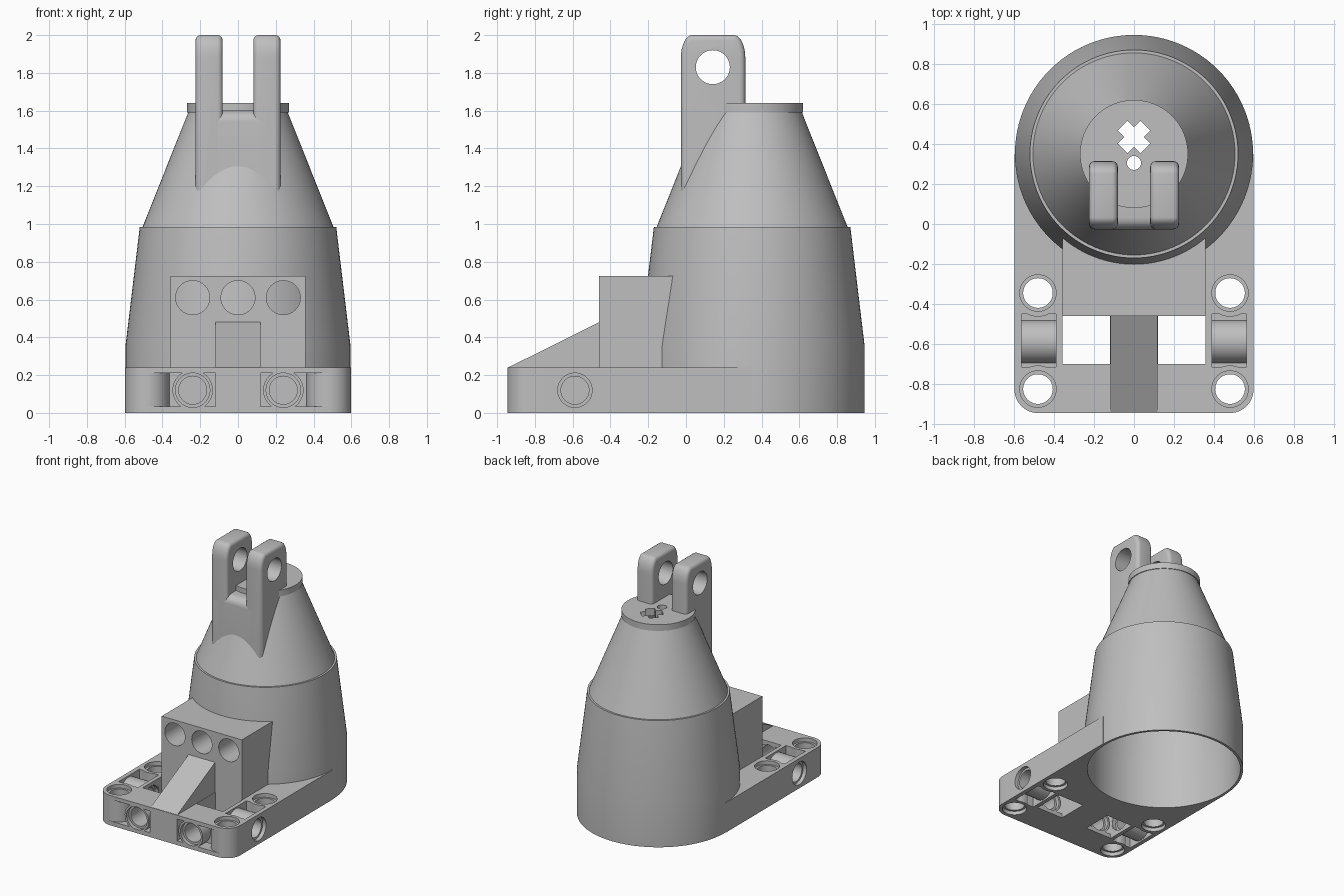
import bpy, bmesh, math
from mathutils import Matrix, Vector

cube = bpy.data.objects.get("Cube")
if cube:
    bpy.data.objects.remove(cube, do_unlink=True)

GREY = (0.52, 0.52, 0.52, 1)
mat = bpy.data.materials.new("plain grey")
mat.use_nodes = True
mat.diffuse_color = GREY
mat.node_tree.nodes["Principled BSDF"].inputs["Base Color"].default_value = GREY

CY = 0.35          # y of the cone axis
parts = []


def add(name, bm, matrix=None):
    if matrix:
        bm.transform(matrix)
    bmesh.ops.recalc_face_normals(bm, faces=bm.faces)
    me = bpy.data.meshes.new(name)
    bm.to_mesh(me)
    bm.free()
    me.materials.append(mat)
    ob = bpy.data.objects.new(name, me)
    bpy.context.collection.objects.link(ob)
    return ob


def box(name, x0, x1, y0, y1, z0, z1):
    bm = bmesh.new()
    bmesh.ops.create_cube(bm, size=1)
    size = Matrix.Diagonal((x1 - x0, y1 - y0, z1 - z0, 1))
    mid = Vector((x0 + x1, y0 + y1, z0 + z1)) / 2
    return add(name, bm, Matrix.Translation(mid) @ size)


def prism(name, pts, depth, matrix):
    """Extrude a flat outline along its local z."""
    bm = bmesh.new()
    face = bm.faces.new([bm.verts.new((a, b, 0)) for a, b in pts])
    out = bmesh.ops.extrude_face_region(bm, geom=[face])
    verts = [v for v in out["geom"] if isinstance(v, bmesh.types.BMVert)]
    bmesh.ops.translate(bm, verts=verts, vec=(0, 0, depth))
    return add(name, bm, matrix)


def lathe(name, pts, matrix, closed=False, steps=96):
    """Revolve (radius, height) points about local z."""
    bm = bmesh.new()
    vs = [bm.verts.new((r, 0, h)) for r, h in pts]
    edges = [bm.edges.new(p) for p in zip(vs, vs[1:])]
    if closed:
        edges.append(bm.edges.new((vs[-1], vs[0])))
    bmesh.ops.spin(bm, geom=vs + edges, cent=(0, 0, 0), axis=(0, 0, 1),
                   angle=math.tau, steps=steps)
    bmesh.ops.remove_doubles(bm, verts=bm.verts, dist=0.0001)
    return add(name, bm, matrix)


def rod(start, axis, length, r):
    pts = [(0, 0), (r, 0), (r, length), (0, length)]
    return lathe("cutter", pts, Matrix.Translation(start) @ AIM[axis], steps=48)


def apply(ob, mod):
    bpy.context.view_layer.objects.active = ob
    bpy.ops.object.modifier_apply(modifier=mod.name)


def cut(ob, *cutters):
    for c in cutters:
        mod = ob.modifiers.new("cut", "BOOLEAN")
        mod.operation, mod.solver, mod.object = "DIFFERENCE", "EXACT", c
        apply(ob, mod)


AIM = {"x": Matrix.Rotation(math.pi / 2, 4, "Y"),
       "y": Matrix.Rotation(-math.pi / 2, 4, "X"),
       "z": Matrix.Identity(4)}
# local x, y, z -> world y, z, x
SIDE = Matrix(((0, 0, 1, 0), (1, 0, 0, 0), (0, 1, 0, 0), (0, 0, 0, 1)))
centre = Matrix.Translation((0, CY, 0))

# hollow tapered body with its cap
inner = [(0.575, 0.36), (0.5, 0.97), (0.485, 0.985), (0.247, 1.58), (0, 1.58)]
outer = [(0, 1.64), (0.27, 1.64), (0.27, 1.59), (0.264, 1.59), (0.505, 0.985),
         (0.52, 0.985), (0.595, 0.36), (0.595, 0), (0.575, 0)]
body = lathe("tapered_body", outer + inner, centre, closed=True)
cavity = lathe("cutter", [(0, -0.1), (0.575, -0.1)] + inner, centre)
helpers = [cavity]

# cross-shaped axle hole and small round hole in the cap
for turn in (45, 135):
    arm = box("cutter", -0.08, 0.08, -0.035, 0.035, 1.5, 1.7)
    arm.matrix_world = (Matrix.Translation((0, 0.435, 0))
                        @ Matrix.Rotation(math.radians(turn), 4, "Z"))
    helpers.append(arm)
bpy.context.view_layer.update()
pin = rod((0, 0.305, 1.5), "z", 0.2, 0.035)
cut(body, helpers[1], helpers[2], pin)
helpers.append(pin)

# block with three round ports that stop at the body wall
block = box("port_block", -0.357, 0.357, -0.46, 0.1, 0.1, 0.725)
cut(block, cavity)
ports = [rod((x, -0.6, 0.61), "y", 0.8, 0.09) for x in (-0.24, 0, 0.24)]
cut(block, *ports)
helpers += ports

# sloping brace in front of the block
brace = prism("sloping_brace", [(-0.94, 0.001), (-0.45, 0.001), (-0.45, 0.485), (-0.94, 0.241)],
              0.236, Matrix.Translation((-0.118, 0, 0)) @ SIDE)

# base plate with rounded front corners
W, R, FRONT, H = 0.598, 0.12, -0.945, 0.24
arc = [(W - R + R * math.sin(a), FRONT + R - R * math.cos(a))
       for a in (math.pi / 2 * i / 12 for i in range(13))]
outline = arc + [(W, CY), (-W, CY)] + [(-x, y) for x, y in reversed(arc)]
base = prism("base_plate", outline, H, Matrix.Identity(4))
cut(base, cavity)
parts += [body, block, brace, base]


def pin_tube(name, start, axis, length, r):
    """Hollow tube with counterbored ends, and the bore through the base."""
    d, bore, wide = 0.03, 0.074, 0.091
    pts = [(r, 0), (r, length), (wide, length), (wide, length - d),
           (bore, length - d), (bore, d), (wide, d), (wide, 0)]
    parts.append(lathe(name, pts, Matrix.Translation(start) @ AIM[axis], True, 48))
    far = Vector(start) - AIM[axis].to_3x3() @ Vector((0, 0, 0.01))
    drill = rod(far, axis, length + 0.02, 0.097)
    cut(base, drill)
    helpers.append(drill)


for s, side in ((1, "left"), (-1, "right")):
    def mirrored(x0, x1, *rest):
        return box("cutter", min(s * x0, s * x1), max(s * x0, s * x1), *rest)
    # window, then pockets on both sides of a thin middle web
    holes = [mirrored(0.12, 0.358, -0.70, -0.455, -0.1, 0.4),
             mirrored(0.39, 0.563, -0.715, -0.45, -0.1, 0.1),
             mirrored(0.39, 0.563, -0.715, -0.45, 0.14, 0.4),
             mirrored(0.12, 0.488, -1.0, -0.845, 0.035, 0.21),
             mirrored(0.12, 0.358, -0.805, -0.6, 0.035, 0.21)]
    cut(base, *holes)
    helpers += holes
    # pin tubes: two upright, one sideways, one facing forward
    pin_tube(side + "_rear_upright_tube", (s * 0.48, -0.345, 0), "z", H, 0.118)
    pin_tube(side + "_front_upright_tube", (s * 0.48, -0.825, 0), "z", H, 0.118)
    pin_tube(side + "_side_tube", (0.36 if s > 0 else -W, -0.588, 0.12), "x", W - 0.36, 0.108)
    pin_tube(side + "_forward_tube", (s * 0.24, FRONT, 0.12), "y", 0.245, 0.107)

# clevis: two rounded prongs with a cross hole
Y0, Y1, TOP, C = -0.027, 0.314, 2.0, 0.06
quarter = [math.pi / 2 * i / 8 for i in range(9)]
prong_side = ([(Y0, 1.1), (Y1, 1.1)]
              + [(Y1 - C + C * math.cos(a), TOP - 2 * C + 2 * C * math.sin(a)) for a in quarter]
              + [(Y0 + C - C * math.sin(a), TOP - 2 * C + 2 * C * math.cos(a)) for a in quarter])
eye = rod((-0.4, 0.142, 1.83), "x", 0.8, 0.09)
helpers.append(eye)
for x, side in ((0.081, "left"), (-0.225, "right")):
    prong = prism(side + "_clevis_prong", prong_side, 0.144,
                  Matrix.Translation((x, 0, 0)) @ SIDE)
    bev = prong.modifiers.new("round", "BEVEL")
    bev.width, bev.segments = 0.028, 4
    bev.limit_method, bev.angle_limit = "ANGLE", math.radians(50)
    apply(prong, bev)
    cut(prong, cavity, eye)
    parts.append(prong)

# web joining the prongs, rounded over at its front top edge
lip = [(Y0 + C - C * math.cos(a), 1.6 - C + C * math.sin(a)) for a in quarter]
web = prism("clevis_web", [(Y0, 1.1)] + lip + [(0.2, 1.6), (0.2, 1.1)], 0.39,
            Matrix.Translation((-0.195, 0, 0)) @ SIDE)
cut(web, cavity)
parts.append(web)

# tidy up cutters and shade
for ob in helpers:
    bpy.data.objects.remove(ob, do_unlink=True)
bpy.ops.object.select_all(action="DESELECT")
for ob in parts:
    ob.select_set(True)
bpy.context.view_layer.objects.active = body
bpy.ops.object.shade_smooth_by_angle(angle=math.radians(30))
